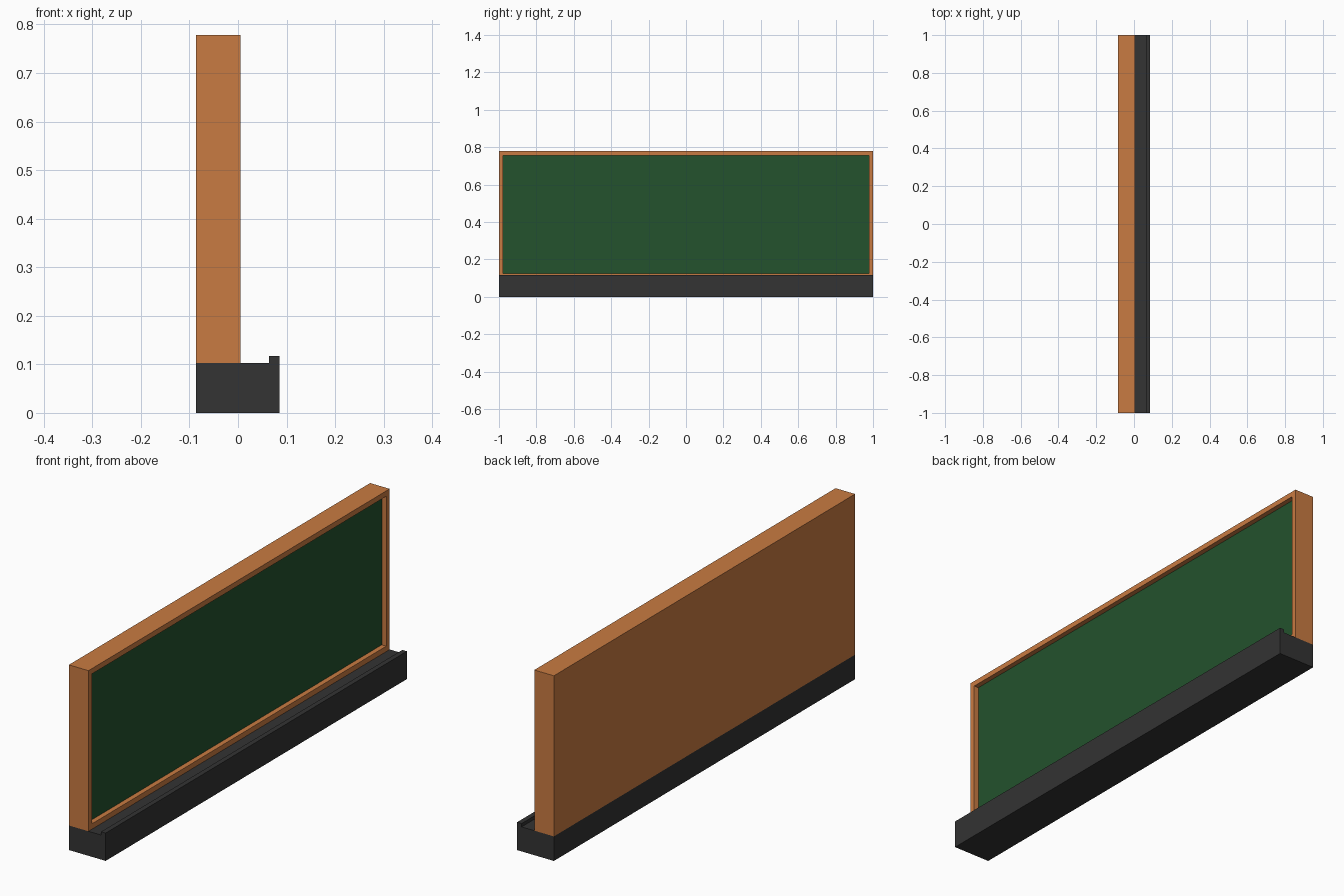
import bpy
import bmesh

cube = bpy.data.objects.get("Cube")
if cube:
    bpy.data.objects.remove(cube, do_unlink=True)


def material(name, rgb):
    mat = bpy.data.materials.new(name)
    mat.use_nodes = True
    mat.diffuse_color = (*rgb, 1)
    mat.node_tree.nodes["Principled BSDF"].inputs["Base Color"].default_value = (*rgb, 1)
    return mat


def extrude_profile(name, profile, mats, edit=None):
    """Sweep an (x, z) outline along the full length of the model."""
    bm = bmesh.new()
    face = bm.faces.new([bm.verts.new((x, -1, z)) for x, z in profile])
    geom = bmesh.ops.extrude_face_region(bm, geom=[face])["geom"]
    moved = [v for v in geom if isinstance(v, bmesh.types.BMVert)]
    bmesh.ops.translate(bm, verts=moved, vec=(0, 2, 0))
    bmesh.ops.recalc_face_normals(bm, faces=bm.faces)
    if edit:
        edit(bm)
    mesh = bpy.data.meshes.new(name)
    bm.to_mesh(mesh)
    bm.free()
    for mat in mats:
        mesh.materials.append(mat)
    obj = bpy.data.objects.new(name, mesh)
    bpy.context.collection.objects.link(obj)
    return obj


wood = material("orange wood", (0.584, 0.198, 0.054))
green = material("chalkboard green", (0.017, 0.084, 0.026))
dark = material("charcoal", (0.033, 0.033, 0.033))

BACK, FRONT, TRAY_TOP, TOP = -0.086, 0.005, 0.103, 0.778


# Writing surface: inset the +x face and sink it behind the frame rim
def sink_board(bm):
    board = max(bm.faces, key=lambda f: f.normal.x)
    bmesh.ops.inset_region(bm, faces=[board], thickness=0.032)
    geom = bmesh.ops.extrude_face_region(bm, geom=[board])["geom"]
    bmesh.ops.translate(bm, vec=(-0.021, 0, 0),
                        verts=[v for v in geom if isinstance(v, bmesh.types.BMVert)])
    for face in geom:
        if isinstance(face, bmesh.types.BMFace):
            face.material_index = 1
    if board.is_valid and board not in geom:
        bmesh.ops.delete(bm, geom=[board], context="FACES_ONLY")
    bmesh.ops.recalc_face_normals(bm, faces=bm.faces)


# Wooden frame with the green board
extrude_profile("framed_board",
                [(BACK, TRAY_TOP), (FRONT, TRAY_TOP), (FRONT, TOP), (BACK, TOP)],
                [wood, green], sink_board)

# Chalk tray with a raised front lip
extrude_profile("chalk_tray",
                [(BACK, 0), (0.085, 0), (0.085, 0.117), (0.064, 0.117),
                 (0.064, TRAY_TOP), (BACK, TRAY_TOP)],
                [dark])
